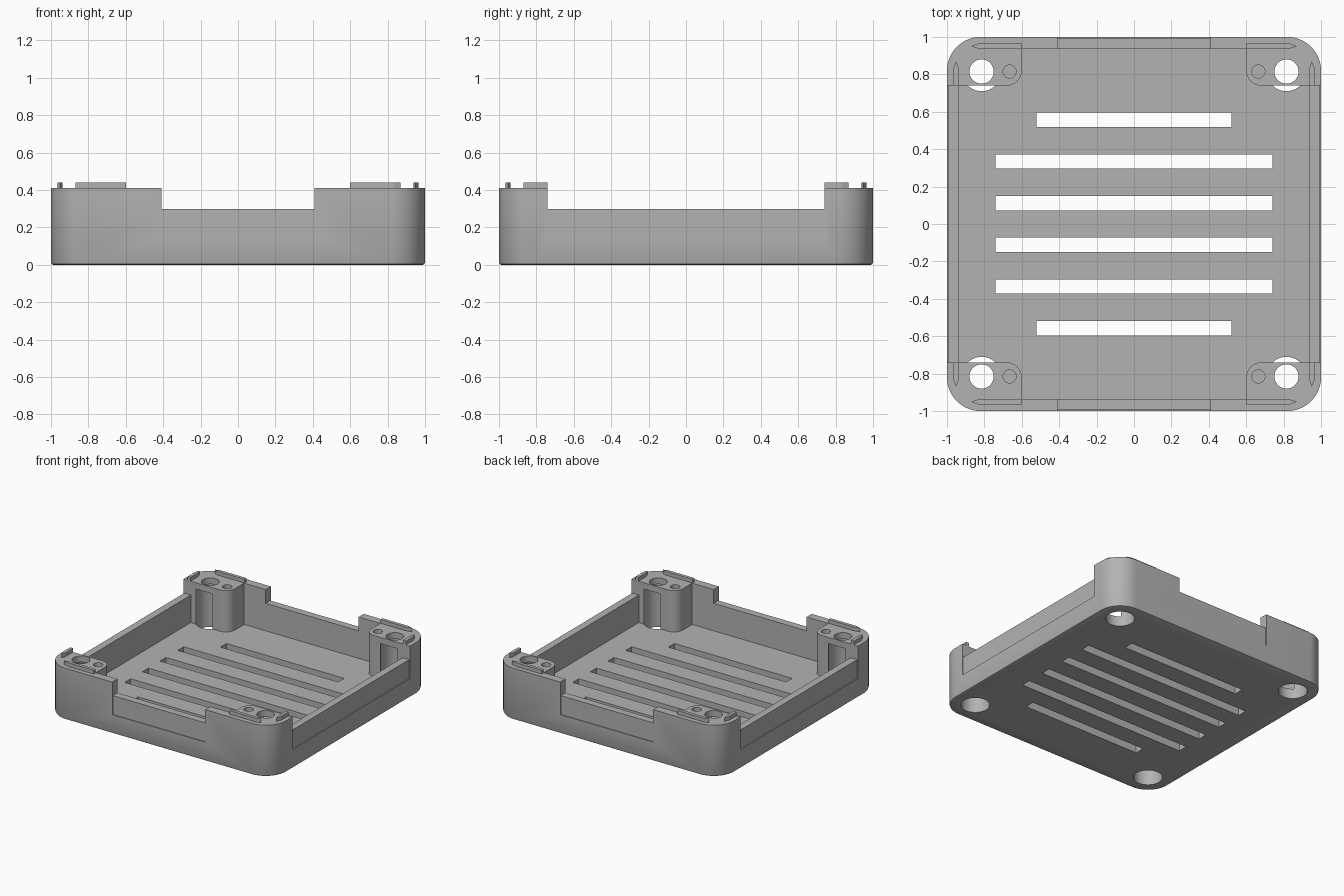
import bpy, bmesh, math

cube = bpy.data.objects.get("Cube")
if cube:
    bpy.data.objects.remove(cube, do_unlink=True)

GREY = (0.45, 0.45, 0.45, 1)
mat = bpy.data.materials.new("matte grey")
mat.use_nodes = True
mat.diffuse_color = GREY
mat.node_tree.nodes["Principled BSDF"].inputs["Base Color"].default_value = GREY

WALL_TOP, FLOOR, INNER, HOLE = 0.41, 0.08, 0.935, 0.815
SIGNS = [(1, 1), (-1, 1), (-1, -1), (1, -1)]


def arc(cx, cy, r, a0, a1, n):
    steps = [math.radians(a0 + (a1 - a0) * i / n) for i in range(n + 1)]
    return [(cx + r * math.cos(a), cy + r * math.sin(a)) for a in steps]


def four_corners(pts):
    """Mirror a first-quadrant corner path into a closed outline."""
    out = []
    for sx, sy in SIGNS:
        path = pts if sx * sy > 0 else pts[::-1]
        out += [(sx * x, sy * y) for x, y in path]
    return out


def prism(name, pts, z0, z1, bevel_bottom=0):
    """Extrude a plan outline from z0 to z1."""
    bm = bmesh.new()
    face = bm.faces.new([bm.verts.new((x, y, z0)) for x, y in pts])
    ext = bmesh.ops.extrude_face_region(bm, geom=[face])
    tops = [v for v in ext["geom"] if isinstance(v, bmesh.types.BMVert)]
    bmesh.ops.translate(bm, verts=tops, vec=(0, 0, z1 - z0))
    bmesh.ops.recalc_face_normals(bm, faces=bm.faces)
    if bevel_bottom:
        rim = [e for e in bm.edges if all(v.co.z < z0 + 1e-5 for v in e.verts)]
        bmesh.ops.bevel(bm, geom=rim, offset=bevel_bottom, segments=2,
                        profile=0.5, affect='EDGES')
    mesh = bpy.data.meshes.new(name)
    bm.to_mesh(mesh)
    bm.free()
    mesh.materials.append(mat)
    obj = bpy.data.objects.new(name, mesh)
    bpy.context.collection.objects.link(obj)
    return obj


def select(obj):
    bpy.ops.object.select_all(action='DESELECT')
    obj.select_set(True)
    bpy.context.view_layer.objects.active = obj


def cut(target, pts, z0, z1):
    """Subtract an extruded outline from the target."""
    cutter = prism("cutter", pts, z0, z1)
    cutter.hide_render = True
    mod = target.modifiers.new("cut", 'BOOLEAN')
    mod.operation, mod.solver, mod.object = 'DIFFERENCE', 'EXACT', cutter
    select(target)
    bpy.ops.object.modifier_apply(modifier=mod.name)
    bpy.data.objects.remove(cutter, do_unlink=True)


def rect(x0, x1, y0, y1):
    return [(x0, y0), (x1, y0), (x1, y1), (x0, y1)]


def circle(x, y, r, n):
    return arc(x, y, r, 0, 360, n)[:-1]


# Tray body with rounded corners and a softened bottom rim
tray = prism("tray", four_corners(arc(0.82, 0.82, 0.18, 0, 90, 16)),
             0, WALL_TOP, bevel_bottom=0.013)

# Cavity that leaves the walls, floor and four corner posts
post = [(INNER, 0.74)] + arc(0.68, 0.82, 0.08, 270, 180, 10) + [(0.6, INNER)]
cut(tray, four_corners(post), FLOOR, 0.6)

# Lowered walls with a shallow recess on the outside
for s in (1, -1):
    for lo, top in ((0.9, 0.30), (0.993, 0.15)):
        a, b = sorted((s * lo, s * 1.1))
        cut(tray, rect(-0.41, 0.41, a, b), top, 0.6)
        cut(tray, rect(a, b, -0.74, 0.74), top, 0.6)

# Ventilation slots
for i in range(6):
    y = (i - 2.5) * 0.223
    half = 0.52 if i in (0, 5) else 0.74
    cut(tray, rect(-half, half, y - 0.038, y + 0.038), -0.1, 0.2)

# Screw holes, counterbores from below and blind pin holes
for sx, sy in SIGNS:
    cx, cy = sx * HOLE, sy * HOLE
    cut(tray, circle(cx, cy, 0.105, 40), -0.1, 0.36)
    cut(tray, circle(cx, cy, 0.065, 32), 0.3, 0.6)
    cut(tray, circle(sx * 0.665, cy, 0.035, 24), 0.2, 0.6)

select(tray)
bpy.ops.object.shade_smooth_by_angle(angle=math.radians(30))

# Locating ridges on top of the posts, tapered at the outer end
for sx, sy in SIGNS:
    side = ("back" if sy > 0 else "front") + ("_left" if sx > 0 else "_right")
    for label, start, swap in (("long", 0.6, False), ("short", 0.74, True)):
        plan = [(start, 0.938), (0.835, 0.938), (0.87, 0.95),
                (0.835, 0.964), (start, 0.964)]
        if swap:
            plan = [(y, x) for x, y in plan]
        prism(f"{side}_{label}_ridge", [(sx * x, sy * y) for x, y in plan],
              WALL_TOP - 0.005, 0.44)
